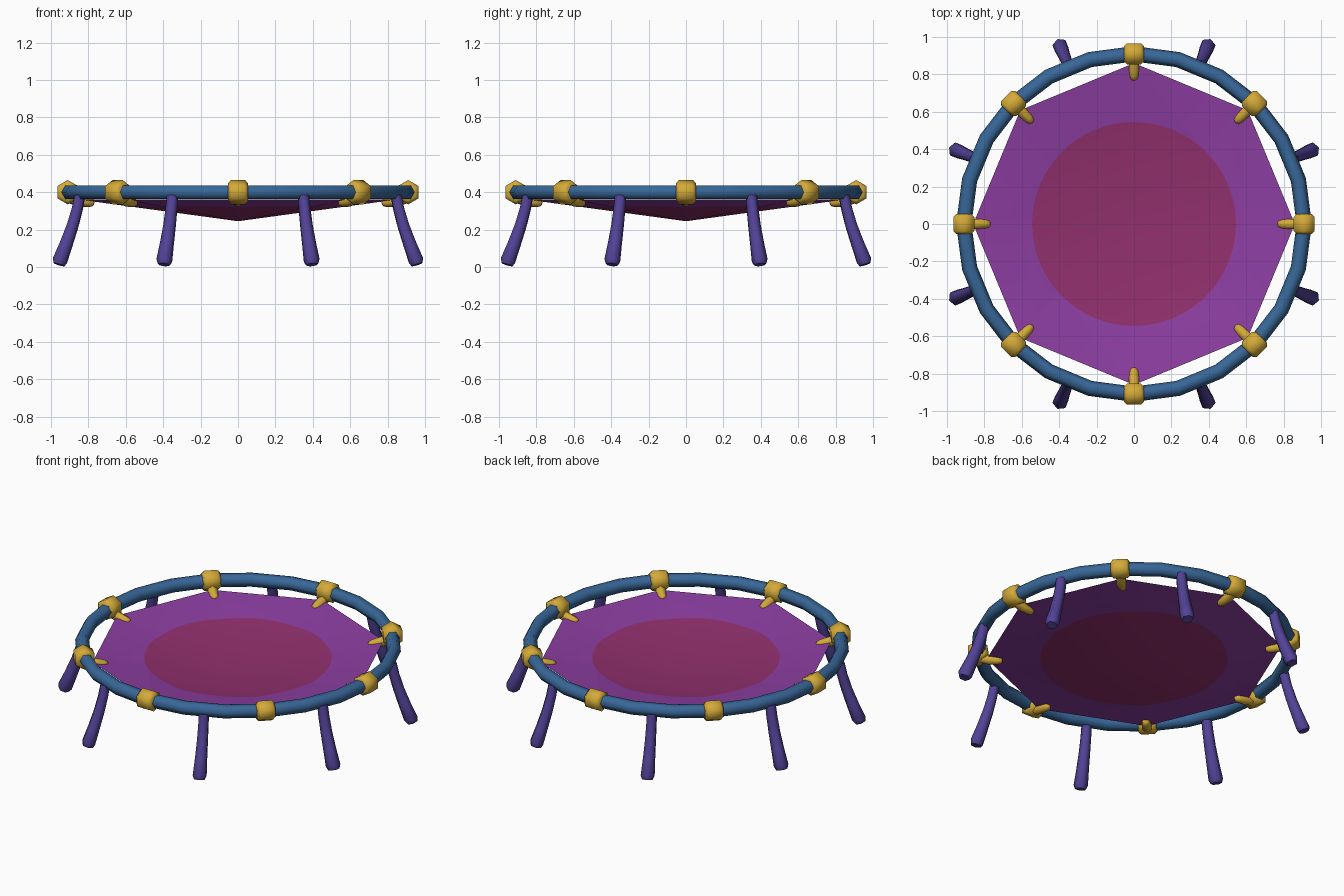
import bpy, bmesh
from math import sin, cos, pi, radians
from mathutils import Vector, Matrix

if "Cube" in bpy.data.objects:
    bpy.data.objects.remove(bpy.data.objects["Cube"])


def material(name, rgb):
    m = bpy.data.materials.new(name)
    lin = [(c / 255 / 12.92) if c < 11 else ((c / 255 + 0.055) / 1.055) ** 2.4 for c in rgb]
    m.diffuse_color = (*lin, 1)
    m.use_nodes = True
    m.node_tree.nodes["Principled BSDF"].inputs["Base Color"].default_value = m.diffuse_color
    return m


BLUE = material("blue frame", (56, 103, 152))
GOLD = material("gold clamp", (212, 170, 56))
INDIGO = material("indigo leg", (82, 66, 150))
PURPLE = material("purple mat", (141, 62, 162))
RED = material("crimson spot", (146, 48, 110))


def finish(name, bm, mats, angle):
    bmesh.ops.recalc_face_normals(bm, faces=bm.faces)
    me = bpy.data.meshes.new(name)
    bm.to_mesh(me)
    bm.free()
    for m in mats:
        me.materials.append(m)
    ob = bpy.data.objects.new(name, me)
    bpy.context.collection.objects.link(ob)
    bpy.ops.object.select_all(action='DESELECT')
    ob.select_set(True)
    bpy.context.view_layer.objects.active = ob
    bpy.ops.object.shade_smooth_by_angle(angle=radians(angle))
    return ob


def sweep(name, path, radii, side, mat, turn, sides=6, closed=False, phase=0.0, angle=50):
    """Tube along a path lying in the plane perpendicular to 'side'."""
    bm = bmesh.new()
    n = len(path)
    rings = []
    for i, p in enumerate(path):
        a = path[(i - 1) % n] if closed else path[max(i - 1, 0)]
        b = path[(i + 1) % n] if closed else path[min(i + 1, n - 1)]
        t = (Vector(b) - Vector(a)).normalized()
        s = Vector(side)
        u = s.cross(t).normalized()
        rings.append([bm.verts.new(Vector(p) + radii[i] * (u * cos(q) + s * sin(q)))
                      for q in (phase + 2 * pi * k / sides for k in range(sides))])
    for i in range(n if closed else n - 1):
        r0, r1 = rings[i], rings[(i + 1) % n]
        for k in range(sides):
            j = (k + 1) % sides
            bm.faces.new((r0[k], r0[j], r1[j], r1[k]))
    if not closed:
        bm.faces.new(rings[0])
        bm.faces.new(rings[-1])
    bmesh.ops.transform(bm, matrix=Matrix.Rotation(turn, 4, 'Z'), verts=bm.verts)
    return finish(name, bm, [mat], angle)


# Round frame: 24 segments, six-sided tube
circle = [(0.91 * cos(2 * pi * i / 24), 0.91 * sin(2 * pi * i / 24), 0.4) for i in range(24)]
sweep("frame_ring", circle, [0.041] * 24, (0, 0, 1), BLUE, 0, closed=True, angle=65)

for k in range(8):
    a = k * pi / 4
    # Clamp around the frame tube, a short bevelled hexagonal barrel
    sweep(f"clamp_{k + 1}", [(0.91, y, 0.4) for y in (-0.054, -0.038, 0.038, 0.054)],
          [0.047, 0.065, 0.065, 0.047], (0, 0, 1), GOLD, a, phase=pi / 6, angle=65)
    # Hook that reaches in and holds the mat
    sweep(f"hook_{k + 1}", [(0.90, 0, 0.37), (0.84, 0, 0.354), (0.795, 0, 0.347),
                            (0.776, 0, 0.344), (0.768, 0, 0.343)],
          [0.03, 0.032, 0.027, 0.02, 0.009], (0, 1, 0), GOLD, a, angle=65)
    # Flared leg between two clamps
    sweep(f"leg_{k + 1}", [(0.915, 0, 0.38), (0.93, 0, 0.31), (0.957, 0, 0.22),
                           (0.995, 0, 0.12), (1.03, 0, 0.035), (1.037, 0, 0.013)],
          [0.031, 0.032, 0.034, 0.038, 0.043, 0.033], (0, 1, 0), INDIGO, a + pi / 8, angle=65)

# Sagging octagonal mat with a round spot cut into it
R, SPOT, RIM_Z, LOW_Z, STEPS = 0.86, 0.545, 0.362, 0.245, 8
bm = bmesh.new()
centre = bm.verts.new((0, 0, LOW_Z))
corners = [bm.verts.new((R * cos(k * pi / 4), R * sin(k * pi / 4), RIM_Z)) for k in range(8)]
spot = []
for i in range(8 * STEPS):
    q = 2 * pi * i / (8 * STEPS)
    off = (q % (pi / 4)) - pi / 8
    h = SPOT * cos(off) / (R * cos(pi / 8))
    spot.append(bm.verts.new((SPOT * cos(q), SPOT * sin(q), LOW_Z + (RIM_Z - LOW_Z) * h)))
for k in range(8):
    arc = [spot[(k * STEPS + j) % len(spot)] for j in range(STEPS + 1)]
    bm.faces.new([corners[k], corners[(k + 1) % 8]] + arc[::-1])
    bm.faces.new([centre] + arc).material_index = 1
mat_ob = finish("mat", bm, [PURPLE, RED], 40)
# make sure the mat faces upward
if mat_ob.data.polygons[0].normal.z < 0:
    mat_ob.data.flip_normals()
